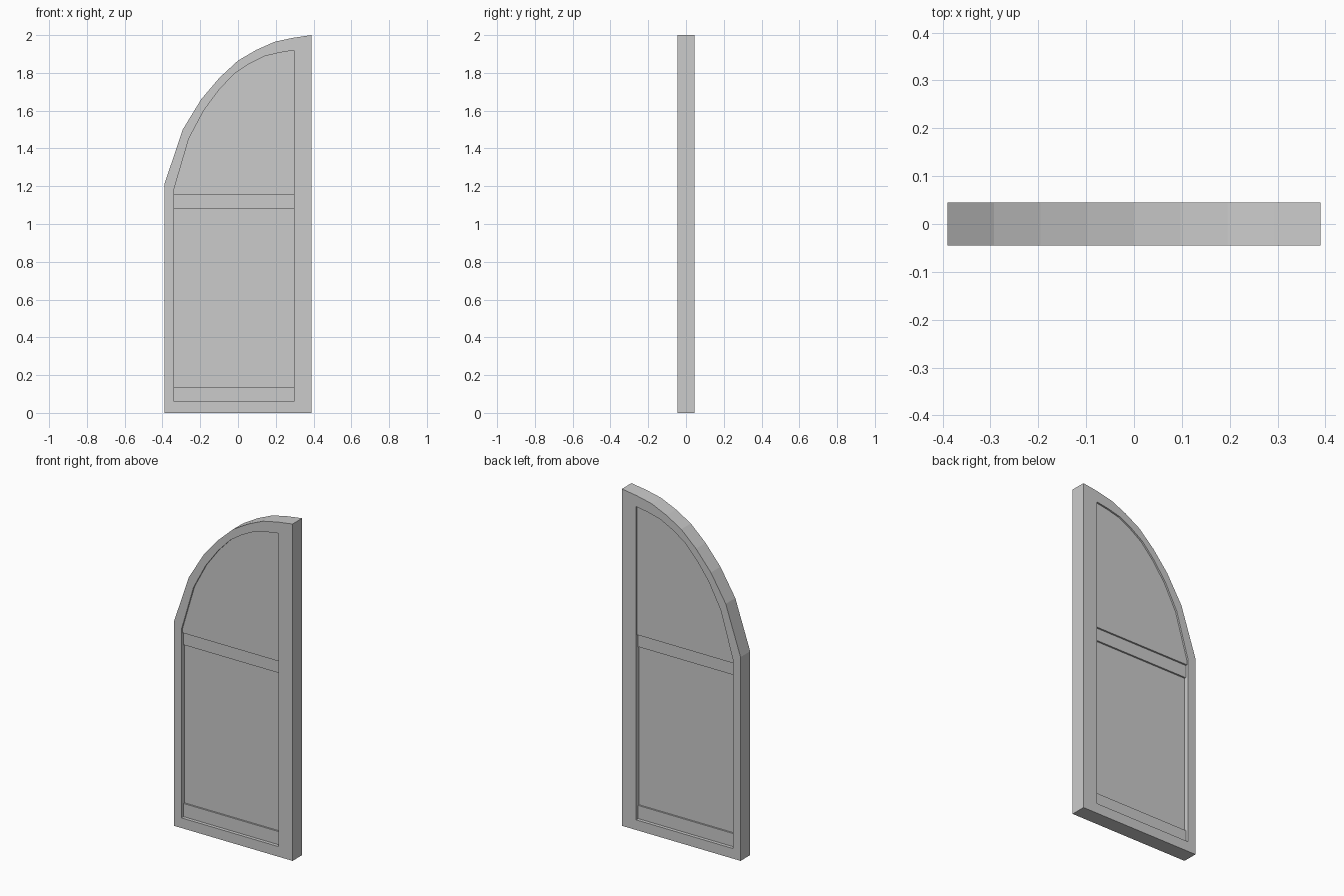
import bpy, bmesh

if "Cube" in bpy.data.objects:
    bpy.data.objects.remove(bpy.data.objects["Cube"])

HALF = 0.045          # half thickness of the frame
L, R, B = -0.34, 0.297, 0.06   # inner opening: left, right, bottom
SPRING, CROWN = 1.18, 1.92     # inner arch start and top
RAIL_TOP = 1.155

# Quarter arch of the outer edge, as heights at nine even steps in x
heights = [1.21, 1.50, 1.66, 1.775, 1.865, 1.922, 1.965, 1.986, 2.0]
outer_arch = [(-0.39 + 0.78 * i / 8, z) for i, z in enumerate(heights)]
inner_arch = [(L + (R - L) * i / 8,
               SPRING + (z - 1.21) / 0.79 * (CROWN - SPRING))
              for i, z in enumerate(heights)]


def finish(name, bm):
    bmesh.ops.recalc_face_normals(bm, faces=bm.faces)
    mesh = bpy.data.meshes.new(name)
    bm.to_mesh(mesh)
    bm.free()
    obj = bpy.data.objects.new(name, mesh)
    bpy.context.collection.objects.link(obj)
    return obj


def loop(bm, points, y):
    return [bm.verts.new((x, y, z)) for x, z in points]


def prism(name, points, half):
    bm = bmesh.new()
    f, b = loop(bm, points, -half), loop(bm, points, half)
    bm.faces.new(f)
    bm.faces.new(b)
    n = len(points)
    for i in range(n):
        j = (i + 1) % n
        bm.faces.new((f[i], f[j], b[j], b[i]))
    return finish(name, bm)


def ring(name, outer, inner, half):
    bm = bmesh.new()
    loops = [loop(bm, outer, -half), loop(bm, inner, -half),
             loop(bm, inner, half), loop(bm, outer, half)]
    n = len(outer)
    for k in range(4):
        a, b = loops[k], loops[(k + 1) % 4]
        for i in range(n):
            j = (i + 1) % n
            bm.faces.new((a[i], a[j], b[j], b[i]))
    return finish(name, bm)


def slab(name, z0, z1, half):
    return prism(name, [(L, z0), (L, z1), (R, z1), (R, z0)], half)


# Frame around the whole door leaf
ring("door_frame",
     [(-0.39, 0)] + outer_arch + [(0.39, 0)],
     [(L, B)] + inner_arch + [(R, B)], HALF)

# Arched panel, slightly recessed on both faces
prism("arched_panel", [(L, RAIL_TOP)] + inner_arch + [(R, RAIL_TOP)], HALF - 0.01)

# Rails and the deeper lower panel
slab("upper_rail", 1.08, RAIL_TOP, HALF - 0.02)
slab("lower_rail", B, 0.138, HALF - 0.02)
slab("lower_panel", 0.138, 1.08, HALF - 0.03)
